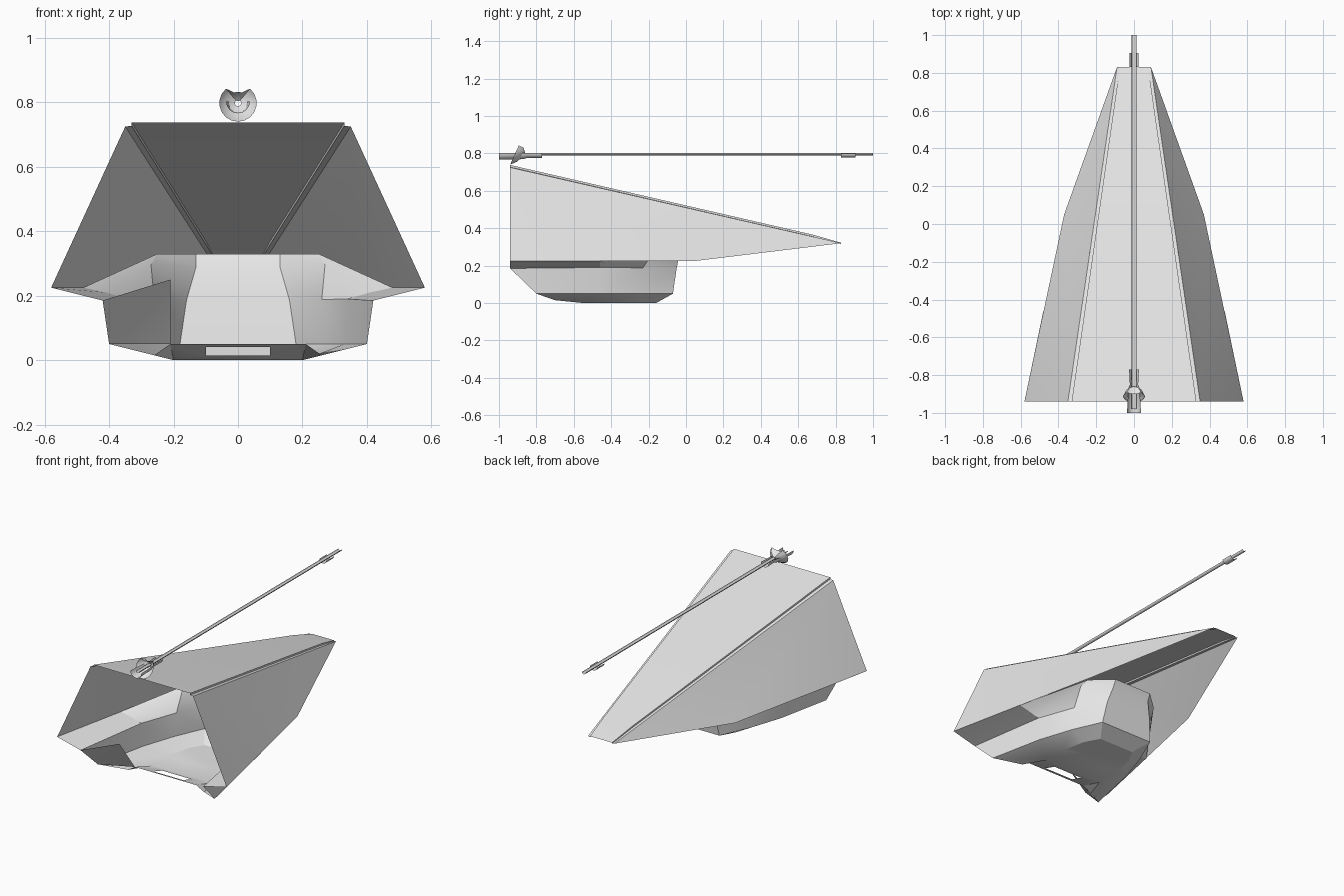
import bpy
import math

cube = bpy.data.objects.get("Cube")
if cube:
    bpy.data.objects.remove(cube, do_unlink=True)

grey = bpy.data.materials.new("light_grey")
grey.use_nodes = True
grey.diffuse_color = (0.8, 0.8, 0.8, 1)
grey.node_tree.nodes["Principled BSDF"].inputs["Base Color"].default_value = (0.8, 0.8, 0.8, 1)


def build(name, verts, faces, angle=20):
    mesh = bpy.data.meshes.new(name)
    mesh.from_pydata(verts, [], faces)
    mesh.materials.append(grey)
    obj = bpy.data.objects.new(name, mesh)
    bpy.context.collection.objects.link(obj)
    bpy.ops.object.select_all(action='DESELECT')
    obj.select_set(True)
    bpy.context.view_layer.objects.active = obj
    bpy.ops.object.shade_smooth_by_angle(angle=math.radians(angle))
    return obj


def mirrored(row):
    return row + [(-x, y, z) for x, y, z in reversed(row)]


def loft_faces(rows, n):
    return [(r * n + i, r * n + i + 1, (r + 1) * n + i + 1, (r + 1) * n + i)
            for r in range(rows - 1) for i in range(n - 1)]


# Side panels
for side, label in ((1, "left"), (-1, "right")):
    points = [(0.35, -0.94, 0.725), (0.58, -0.94, 0.225),
              (0.37, 0.05, 0.225), (0.09, 0.83, 0.32)]
    faces = [(0, 1, 2), (0, 2, 3)]
    if side < 0:
        faces = [f[::-1] for f in faces]
    build(label + "_side_panel", [(side * x, y, z) for x, y, z in points], faces)

# Top panel with a narrow seam along each edge
stations = [
    [(0.35, -0.94, 0.725), (0.33, -0.94, 0.727), (0.33, -0.94, 0.738)],
    [(0.112, 0.68, 0.354), (0.097, 0.68, 0.355), (0.097, 0.68, 0.365)],
    [(0.09, 0.83, 0.32), (0.075, 0.83, 0.316), (0.075, 0.83, 0.322)],
]
verts = [p for row in stations for p in mirrored(row)]
build("top_panel", verts, loft_faces(3, 6))

# Open-fronted hull, as rings running round the back from one side to the other
flange = [(0.58, -0.94, 0.225), (0.48, -0.46, 0.225), (0.25, -0.12, 0.33), (0.13, -0.01, 0.33)]
band = [(0.5, -0.94, 0.205), (0.41, -0.46, 0.21), (0.27, -0.16, 0.295), (0.13, -0.03, 0.29)]
waist = [(0.42, -0.94, 0.185), (0.34, -0.46, 0.19), (0.26, -0.23, 0.188), (0.16, -0.05, 0.185)]
chine = [(0.4, -0.8, 0.05), (0.33, -0.46, 0.05), (0.26, -0.25, 0.05), (0.18, -0.07, 0.05)]
floor = [(0.2, -0.55, 0), (0.2, -0.4, 0), (0.17, -0.25, 0), (0.12, -0.16, 0)]
rings = [flange, band, waist, chine, floor]
verts = [p for ring in rings for p in mirrored(ring)]
faces = [f[::-1] for f in loft_faces(len(rings), 8)]
low = 8 * (len(rings) - 1)
rim = low - 8
faces += [(low + i, low + 7 - i, low + 6 - i, low + i + 1) for i in range(3)]

# Dipped lower lip on both sides, and a central upturned lip with a slot through it
lip = len(verts)
verts += mirrored([(0.26, -0.7, 0.015), (0.21, -0.71, 0.05)])
faces += [(rim, lip, low), (lip + 1, low, lip),
          (low + 7, lip + 3, rim + 7), (lip + 3, low + 7, lip + 2)]
slot = len(verts)
verts += [(0.1, -0.68, 0.04), (-0.1, -0.68, 0.04), (-0.1, -0.6, 0.015), (0.1, -0.6, 0.015)]
outer = [lip + 1, lip + 2, low + 7, low]
for i in range(4):
    j = (i + 1) % 4
    faces.append((outer[i], outer[j], slot + j, slot + i))
build("hull", verts, faces)

# Single sloping plate at the front of the right side
build("right_front_plate",
      [(-0.42, -0.94, 0.185), (-0.4, -0.8, 0.05), (-0.21, -0.71, 0.05), (-0.21, -0.86, 0.25)],
      [(0, 1, 3), (1, 2, 3)])


# Trough-shaped rod parts: each station is (y, half width, depth)
def trough(name, sections, top, segments=8):
    pts = []
    for y, w, d in sections:
        for i in range(segments + 1):
            a = math.pi * i / segments
            pts.append((-w * math.cos(a), y, top - d * math.sin(a)))
    build(name, pts, loft_faces(len(sections), segments + 1), 40)


trough("long_rod", [(-0.98, 0.012, 0.012), (1.0, 0.012, 0.012)], 0.802)
trough("front_barrel", [(-1.0, 0.037, 0.037), (-0.87, 0.03, 0.034),
                        (-0.85, 0.022, 0.027), (-0.77, 0.026, 0.027)], 0.803)
trough("rear_clip", [(0.83, 0.024, 0.022), (0.905, 0.024, 0.022)], 0.8)

# Slanted bowl around the barrel, notched at the top to leave two horns
segments = 18
verts = []
for radius, shift in ((0.058, 0), (0.042, 0.03), (0.01, 0.05)):
    for i in range(segments + 1):
        a = math.radians(90 + 360 * i / segments)
        r = radius * (0.6 if math.sin(a) > 0.9 else 1)
        z = 0.798 + r * math.sin(a)
        verts.append((r * math.cos(a), -0.94 + 0.45 * (z - 0.74) + shift, z))
build("horned_bowl", verts, loft_faces(3, segments + 1), 40)
